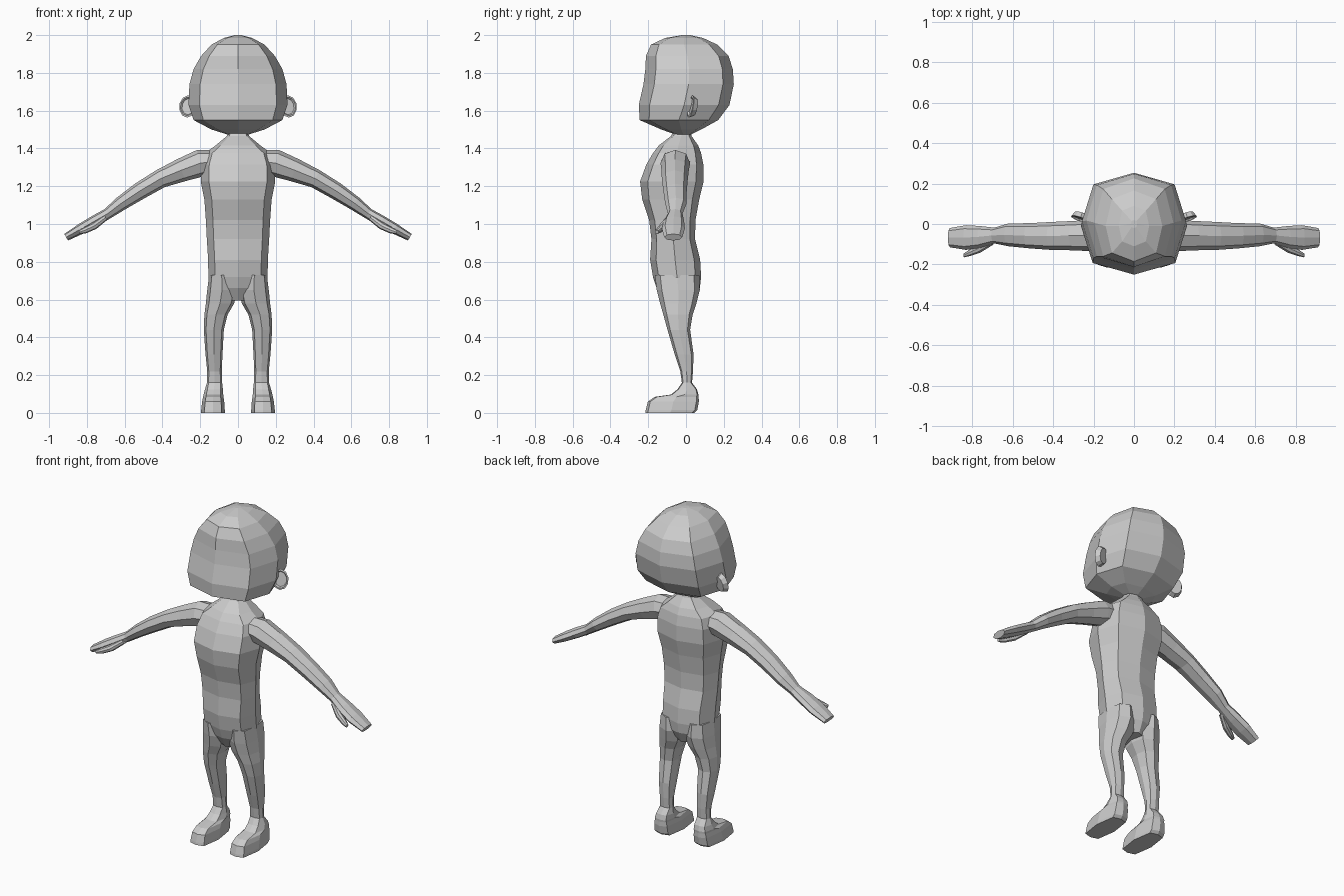
import bpy, bmesh, math
from mathutils import Matrix, Vector

grey = bpy.data.materials.new("plain_grey")
grey.diffuse_color = (0.6, 0.6, 0.6, 1)


def finish(bm, name, mirror=False):
    bmesh.ops.recalc_face_normals(bm, faces=bm.faces)
    mesh = bpy.data.meshes.new(name)
    bm.to_mesh(mesh)
    bm.free()
    mesh.materials.append(grey)
    obj = bpy.data.objects.new(name, mesh)
    bpy.context.collection.objects.link(obj)
    if mirror:
        mod = obj.modifiers.new("mirror", 'MIRROR')
        mod.use_axis[0] = True
        mod.use_clip = False
        mod.use_mirror_merge = False
    return obj


def octagon(c, k):
    """Eight unit points; c and k set how square the corners are."""
    return [(0, -1), (c, -k), (1, 0), (c, k), (0, 1), (-c, k), (-1, 0), (-c, -k)]


def loft(name, rings, mirror=False):
    bm = bmesh.new()
    loops = [[bm.verts.new(p) for p in ring] for ring in rings]
    for a, b in zip(loops, loops[1:]):
        for i in range(8):
            j = (i + 1) % 8
            bm.faces.new((a[i], a[j], b[j], b[i]))
    bm.faces.new(loops[0])
    bm.faces.new(loops[-1])
    return finish(bm, name, mirror)


def level(z, x0, x1, front, back, c=0.78, k=0.76):
    """Horizontal ring between x0..x1 and front..back."""
    cx, rx, cy, ry = (x0 + x1) / 2, (x1 - x0) / 2, (front + back) / 2, (back - front) / 2
    return [(cx + u * rx, cy + v * ry, z) for u, v in octagon(c, k)]


def limb(name, stations):
    """Rings across a path in x and z: (x, z, half thickness, front, back)."""
    rings = []
    for i, (x, z, t, front, back) in enumerate(stations):
        p, q = stations[max(i - 1, 0)], stations[min(i + 1, len(stations) - 1)]
        d = Vector((q[0] - p[0], q[1] - p[1])).normalized()
        cy, ry = (front + back) / 2, (back - front) / 2
        rings.append([(x - d.y * t * u, cy + v * ry, z + d.x * t * u)
                      for u, v in octagon(0.72, 0.72)])
    return loft(name, rings, True)


# Head: height, half width, front, back
HEAD = [(1.475, 0.06, -0.06, 0.03), (1.50, 0.14, -0.13, 0.08), (1.55, 0.235, -0.245, 0.17),
        (1.63, 0.262, -0.25, 0.23), (1.74, 0.257, -0.225, 0.253), (1.82, 0.235, -0.215, 0.248),
        (1.89, 0.195, -0.212, 0.225), (1.95, 0.14, -0.185, 0.165), (1.985, 0.075, -0.11, 0.09),
        (2.0, 0.015, -0.02, 0.02)]
loft("head", [level(z, -w, w, f, b) for z, w, f, b in HEAD])

# Torso with neck and pelvis: height, half width, front, back
TORSO = [(1.50, 0.045, -0.06, 0.02), (1.465, 0.06, -0.08, 0.03), (1.415, 0.12, -0.145, 0.065),
         (1.375, 0.175, -0.175, 0.08), (1.315, 0.195, -0.21, 0.092), (1.225, 0.197, -0.243, 0.093),
         (1.13, 0.178, -0.232, 0.07), (1.02, 0.17, -0.195, 0.05), (0.92, 0.165, -0.183, 0.048),
         (0.81, 0.158, -0.19, 0.075), (0.72, 0.157, -0.175, 0.08), (0.66, 0.14, -0.155, 0.073),
         (0.595, 0.05, -0.12, 0.045)]
loft("torso", [level(z, -w, w, f, b) for z, w, f, b in TORSO])

# Leg running down into the foot: height, inner, outer, front, back
LEG = [(0.73, 0.02, 0.153, -0.165, 0.07), (0.65, 0.005, 0.163, -0.155, 0.073),
       (0.58, 0.02, 0.17, -0.137, 0.055), (0.52, 0.055, 0.178, -0.12, 0.035),
       (0.44, 0.075, 0.181, -0.098, 0.022), (0.31, 0.082, 0.172, -0.06, 0.04),
       (0.22, 0.086, 0.163, -0.03, 0.037), (0.16, 0.084, 0.164, -0.022, 0.032)]
FOOT = [(0.125, 0.08, 0.175, -0.045, 0.058), (0.097, 0.078, 0.182, -0.08, 0.066),
        (0.085, 0.077, 0.185, -0.165, 0.067), (0.06, 0.073, 0.19, -0.202, 0.068),
        (0.015, 0.07, 0.195, -0.213, 0.06), (0.0, 0.07, 0.195, -0.215, 0.045)]
loft("leg_and_foot", [level(*s) for s in LEG] + [level(*s, 0.72, 0.9) for s in FOOT], True)

# Arm running out into the hand, and the thumb
limb("arm_and_hand", [(0.10, 1.335, 0.055, -0.13, 0.02), (0.20, 1.322, 0.072, -0.135, 0.022),
                      (0.30, 1.285, 0.062, -0.13, 0.015), (0.41, 1.24, 0.05, -0.128, 0.01),
                      (0.52, 1.175, 0.046, -0.12, 0.004), (0.62, 1.108, 0.038, -0.11, 0.003),
                      (0.69, 1.055, 0.029, -0.096, -0.018), (0.76, 1.015, 0.03, -0.118, -0.01),
                      (0.83, 0.975, 0.028, -0.128, -0.006), (0.91, 0.93, 0.02, -0.115, -0.02)])
limb("thumb", [(0.70, 1.035, 0.015, -0.105, -0.07), (0.76, 0.99, 0.019, -0.142, -0.10),
               (0.81, 0.967, 0.017, -0.158, -0.125), (0.84, 0.957, 0.01, -0.165, -0.145)])

# Ear: a thin disc with a hollow front
bm = bmesh.new()
bmesh.ops.create_cone(bm, cap_ends=True, segments=10, radius1=0.75, radius2=1.0, depth=1.6)
cap = max(bm.faces, key=lambda f: f.calc_center_median().z)
bmesh.ops.inset_region(bm, faces=[cap], thickness=0.16, depth=0.15)
bmesh.ops.inset_region(bm, faces=[cap], thickness=0.12, depth=-0.6)
bm.transform(Matrix.Translation((0.262, 0.037, 1.62)) @ Matrix.Rotation(math.radians(18), 4, 'Z')
             @ Matrix.Rotation(math.radians(80), 4, 'X') @ Matrix.Diagonal((0.048, 0.06, 0.017, 1)))
finish(bm, "ear", True)
